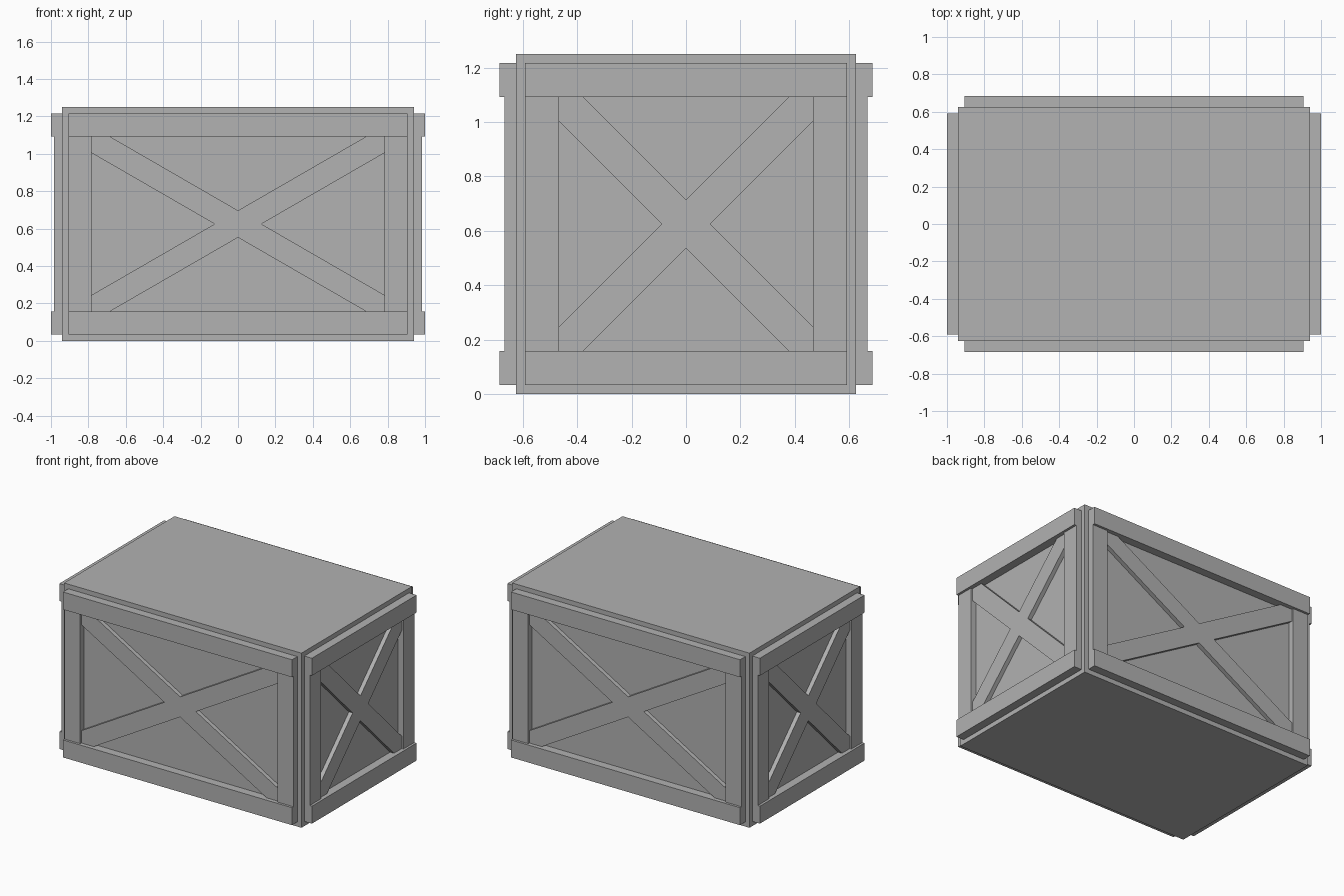
import bpy
import bmesh
from math import tan, sin, cos, radians
from mathutils import Matrix

if "Cube" in bpy.data.objects:
    bpy.data.objects.remove(bpy.data.objects["Cube"], do_unlink=True)

grey = bpy.data.materials.new("plain_grey")
grey.use_nodes = True
grey.diffuse_color = (0.445, 0.445, 0.445, 1)
grey.node_tree.nodes["Principled BSDF"].inputs["Base Color"].default_value = grey.diffuse_color

# Crate size and trim
HALF_X, HALF_Y, HEIGHT = 0.94, 0.625, 1.25
MARGIN, BOARD = 0.033, 0.125
RAIL_DEPTH, POST_DEPTH, BRACE_DEPTH = 0.06, 0.043, 0.03


def extrude_profile(name, points, depth, matrix):
    """Extrude a flat outline (across, up) outward along local -y."""
    bm = bmesh.new()
    face = bm.faces.new([bm.verts.new((u, 0, z)) for u, z in points])
    result = bmesh.ops.extrude_face_region(bm, geom=[face])
    moved = [v for v in result["geom"] if isinstance(v, bmesh.types.BMVert)]
    bmesh.ops.translate(bm, verts=moved, vec=(0, -depth, 0))
    bmesh.ops.recalc_face_normals(bm, faces=bm.faces)
    mesh = bpy.data.meshes.new(name)
    bm.to_mesh(mesh)
    bm.free()
    mesh.materials.append(grey)
    obj = bpy.data.objects.new(name, mesh)
    obj.matrix_world = matrix
    bpy.context.collection.objects.link(obj)


def rectangle(u0, u1, z0, z1):
    return [(u0, z0), (u1, z0), (u1, z1), (u0, z1)]


def cross_outline(w, h, angle, mid):
    """Two crossed boards clipped to an opening of half size w by h."""
    a = BOARD / 2 / sin(angle)
    b = BOARD / 2 / cos(angle)
    quarter = [(a, 0), (w, (w - a) * tan(angle)), (w, h),
               ((h - b) / tan(angle), h), (0, b)]
    upper = quarter + [(-u, z) for u, z in quarter[-2::-1]]
    lower = [(u, -z) for u, z in upper[-2:0:-1]]
    return [(u, z + mid) for u, z in upper + lower]


def trim_side(side, half_width, distance, turn, angle):
    """Rails, posts and cross brace on one wall."""
    matrix = Matrix.Rotation(radians(turn), 4, "Z") @ Matrix.Translation((0, -distance, 0))
    outer = half_width - MARGIN
    inner = outer - BOARD
    low, high = MARGIN + BOARD, HEIGHT - MARGIN - BOARD
    extrude_profile(side + "_bottom_rail", rectangle(-outer, outer, MARGIN, low), RAIL_DEPTH, matrix)
    extrude_profile(side + "_top_rail", rectangle(-outer, outer, high, HEIGHT - MARGIN), RAIL_DEPTH, matrix)
    extrude_profile(side + "_left_post", rectangle(inner, outer, low, high), POST_DEPTH, matrix)
    extrude_profile(side + "_right_post", rectangle(-outer, -inner, low, high), POST_DEPTH, matrix)
    outline = cross_outline(inner, (high - low) / 2, radians(angle), (low + high) / 2)
    extrude_profile(side + "_cross_brace", outline, BRACE_DEPTH, matrix)


# Solid crate body
extrude_profile("crate_body", rectangle(-HALF_X, HALF_X, 0, HEIGHT), 2 * HALF_Y,
                Matrix.Translation((0, HALF_Y, 0)))

# Trim on the four walls
for side, turn in (("front", 0), ("back", 180)):
    trim_side(side, HALF_X, HALF_Y, turn, 30)
for side, turn in (("left", 90), ("right", -90)):
    trim_side(side, HALF_Y, HALF_X, turn, 45)
